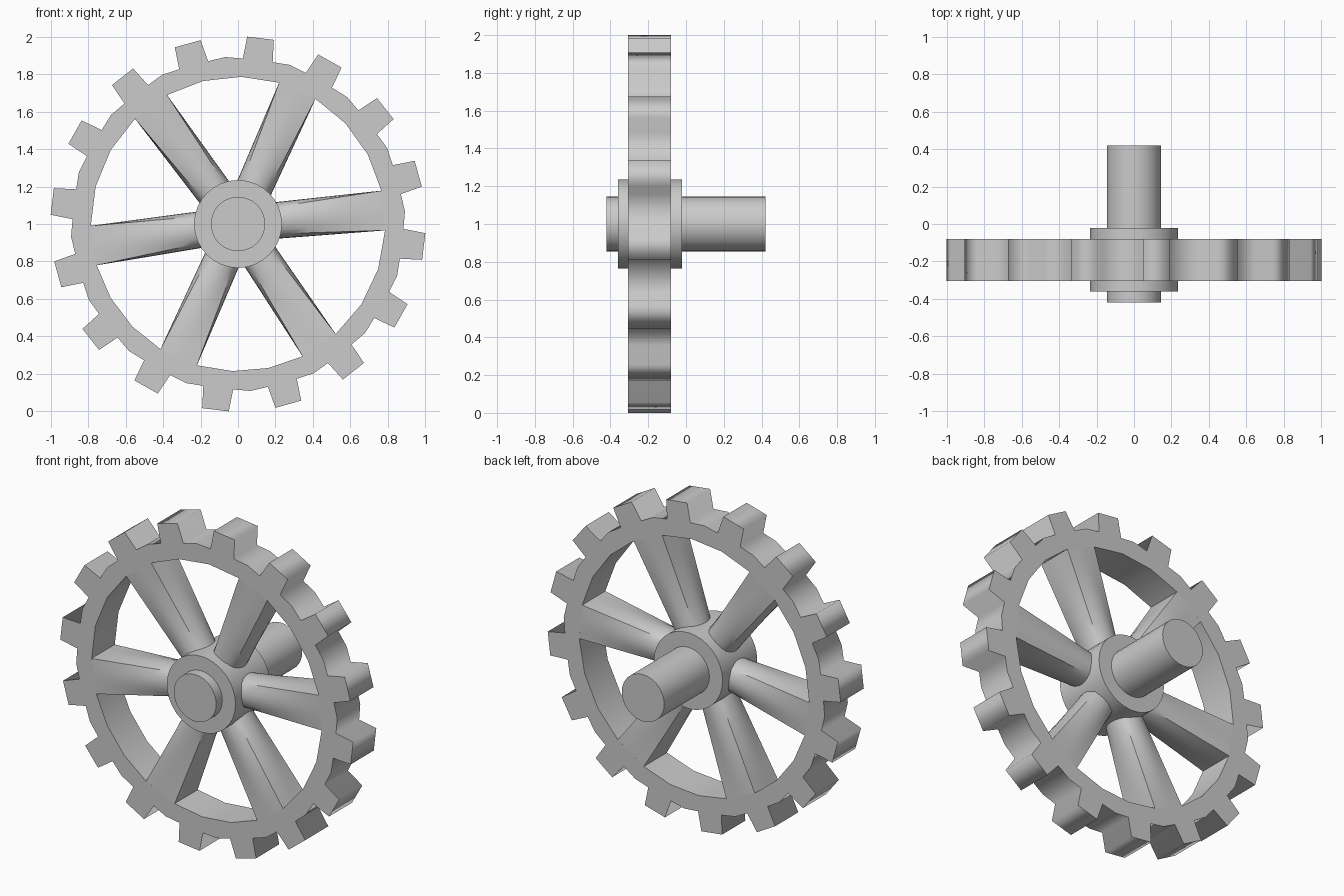
import bpy, bmesh
from math import cos, sin, pi, radians

if "Cube" in bpy.data.objects:
    bpy.data.objects.remove(bpy.data.objects["Cube"])

YC, HALF = -0.193, 0.113          # rim centre plane and half thickness
R_IN = 0.787
SPOKES = [5.3, 66, 126.6, 188.5, 246, 303.8]
SEG = 7.8                         # half angle of a spoke's seat on the rim


def polar(r, deg):
    return (r * cos(radians(deg)), r * sin(radians(deg)))


def smooth(ob, angle=35):
    bpy.ops.object.select_all(action='DESELECT')
    ob.select_set(True)
    bpy.context.view_layer.objects.active = ob
    bpy.ops.object.shade_smooth_by_angle(angle=radians(angle))


def cylinder(name, r, y0, y1):
    bpy.ops.mesh.primitive_cylinder_add(vertices=32, radius=r, depth=y1 - y0,
                                        location=(0, (y0 + y1) / 2, 1),
                                        rotation=(pi / 2, 0, 0))
    ob = bpy.context.object
    ob.name = name
    smooth(ob)


# Toothed rim: outline with a 24-sided hole, extruded
outer = []
for i in range(16):
    a = 15.6 + 22.5 * i
    outer += [polar(0.885, a - 5.2), polar(1.003, a - 4.1),
              polar(1.003, a + 4.1), polar(0.885, a + 5.2), polar(0.895, a + 11.25)]
inner = []
for i, a in enumerate(SPOKES):
    start = a + SEG
    end = (SPOKES[i + 1] if i < 5 else SPOKES[0] + 360) - SEG
    inner.append(polar(R_IN, a - SEG))
    inner += [polar(R_IN, start + (end - start) * k / 3) for k in range(3)]

cu = bpy.data.curves.new("toothed_rim", 'CURVE')
cu.dimensions = '2D'
cu.fill_mode = 'BOTH'
cu.extrude = HALF
for loop in (outer, inner):
    sp = cu.splines.new('POLY')
    sp.points.add(len(loop) - 1)
    for p, (x, y) in zip(sp.points, loop):
        p.co = (x, y, 0, 1)
    sp.use_cyclic_u = True
rim = bpy.data.objects.new("toothed_rim", cu)
bpy.context.collection.objects.link(rim)
rim.location = (0, YC, 1)
rim.rotation_euler = (pi / 2, 0, 0)
bpy.ops.object.select_all(action='DESELECT')
rim.select_set(True)
bpy.context.view_layer.objects.active = rim
bpy.ops.object.convert(target='MESH')

# Spokes: round at the hub, rectangular where they meet the rim
def spoke(name, deg):
    bm = bmesh.new()
    n, steps = 24, 6
    ca, sa = cos(radians(deg)), sin(radians(deg))
    r_end = R_IN * cos(radians(SEG)) + 0.002
    w_end = R_IN * sin(radians(SEG))
    rings = []
    for k in range(steps + 1):
        t = k / steps
        r = 0.16 + (r_end - 0.16) * t
        ring = []
        for j in range(n):
            c, s = cos(2 * pi * j / n + pi / 4), sin(2 * pi * j / n + pi / 4)
            m = max(abs(c), abs(s))
            u = 0.097 * c * (1 - t) + w_end * c / m * t
            v = 0.105 * s * (1 - t) + HALF * s / m * t
            ring.append(bm.verts.new((r * ca - u * sa, YC + v, 1 + r * sa + u * ca)))
        rings.append(ring)
    for a, b in zip(rings, rings[1:]):
        for j in range(n):
            bm.faces.new((a[j], a[(j + 1) % n], b[(j + 1) % n], b[j]))
    bmesh.ops.recalc_face_normals(bm, faces=bm.faces)
    me = bpy.data.meshes.new(name)
    bm.to_mesh(me)
    bm.free()
    ob = bpy.data.objects.new(name, me)
    bpy.context.collection.objects.link(ob)
    smooth(ob)


for i, a in enumerate(SPOKES):
    spoke(f"spoke_{i + 1}", a)

# Hub and axle
cylinder("hub", 0.235, -0.36, -0.022)
cylinder("axle", 0.145, -0.42, 0.42)
